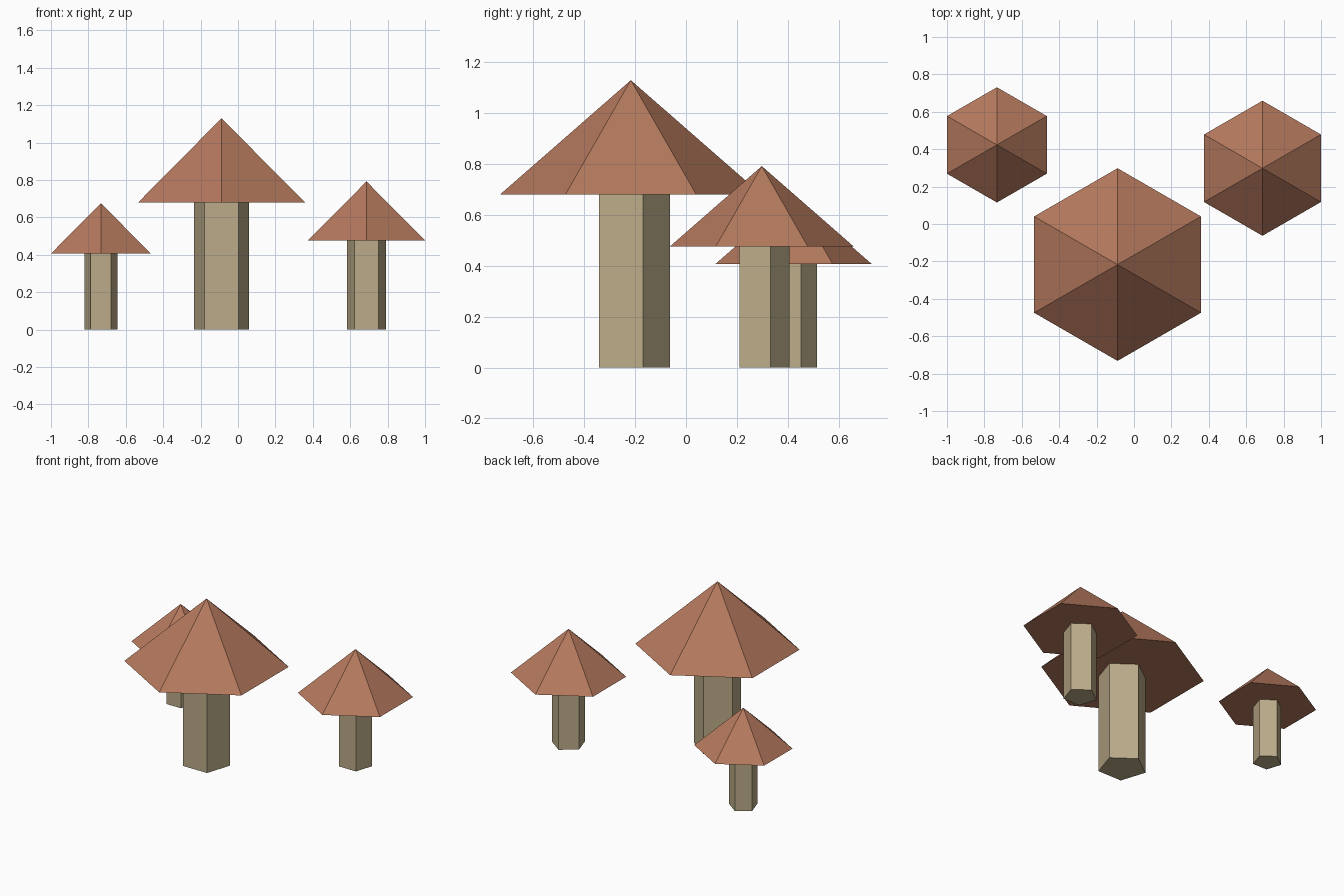
import bpy

if "Cube" in bpy.data.objects:
    bpy.data.objects.remove(bpy.data.objects["Cube"])


def make_material(name, color):
    mat = bpy.data.materials.new(name)
    mat.diffuse_color = color
    mat.use_nodes = True
    mat.node_tree.nodes["Principled BSDF"].inputs["Base Color"].default_value = mat.diffuse_color
    return mat


cap_mat = make_material("cap_brown", (0.46, 0.19, 0.11, 1))
stem_mat = make_material("stem_tan", (0.50, 0.41, 0.25, 1))


def mushroom(label, x, y, r):
    stem_h, cap_h = 1.32 * r, 0.874 * r
    # five-sided stem, one corner towards the back
    bpy.ops.mesh.primitive_cylinder_add(
        vertices=5, radius=0.3 * r, depth=stem_h, location=(x, y, stem_h / 2))
    stem = bpy.context.object
    stem.name = label + "_stem"
    stem.data.materials.append(stem_mat)
    # six-sided pointed cap
    bpy.ops.mesh.primitive_cone_add(
        vertices=6, radius1=r, radius2=0, depth=cap_h,
        location=(x, y, stem_h + cap_h / 2))
    cap = bpy.context.object
    cap.name = label + "_cap"
    cap.data.materials.append(cap_mat)


# label, centre x, centre y, cap radius
for spec in [("large_mushroom", -0.088, -0.217, 0.515),
             ("medium_mushroom", 0.687, 0.298, 0.361),
             ("small_mushroom", -0.733, 0.423, 0.308)]:
    mushroom(*spec)
